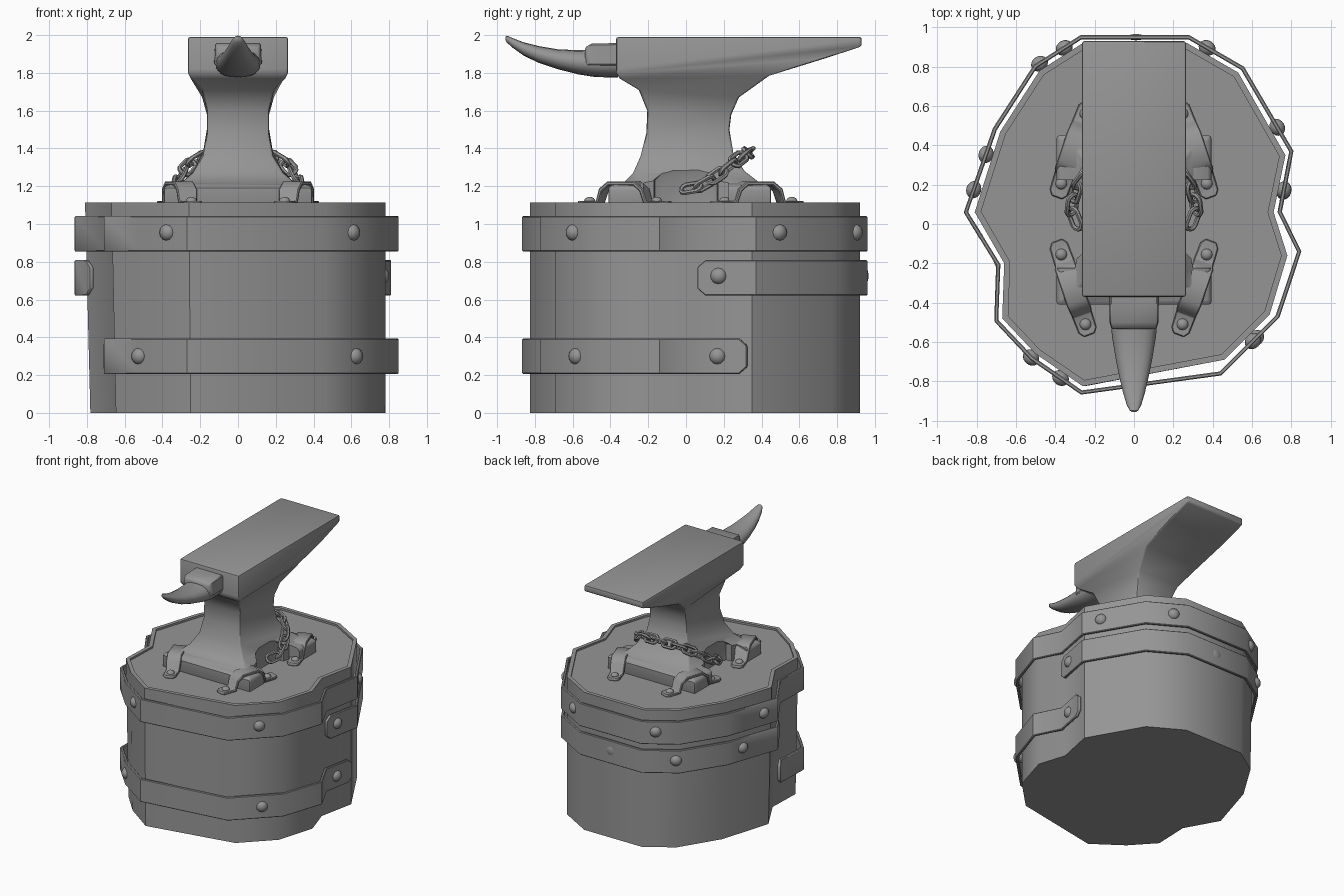
import bpy, bmesh, math
from mathutils import Vector, Matrix

if "Cube" in bpy.data.objects:
    bpy.data.objects.remove(bpy.data.objects["Cube"])

parts = []
iron = bpy.data.materials.new("dark_grey")
iron.diffuse_color = (.3, .3, .3, 1)
iron.use_nodes = True
iron.node_tree.nodes["Principled BSDF"].inputs["Base Color"].default_value = iron.diffuse_color


def add(name, bm):
    bmesh.ops.recalc_face_normals(bm, faces=bm.faces)
    me = bpy.data.meshes.new(name)
    bm.to_mesh(me)
    bm.free()
    ob = bpy.data.objects.new(name, me)
    bpy.context.collection.objects.link(ob)
    parts.append(ob)
    return ob


def bevel(ob, width, segments=1):
    m = ob.modifiers.new("bevel", 'BEVEL')
    m.width, m.segments, m.limit_method = width, segments, 'ANGLE'
    m.angle_limit = math.radians(45)


def loft(name, rings):
    """Skin a solid through rings of equal point count."""
    bm = bmesh.new()
    vs = [[bm.verts.new(p) for p in r] for r in rings]
    n = len(vs[0])
    for a, b in zip(vs, vs[1:]):
        for i in range(n):
            bm.faces.new((a[i], a[(i + 1) % n], b[(i + 1) % n], b[i]))
    bm.faces.new(vs[0])
    bm.faces.new(vs[-1])
    return add(name, bm)


def ribbon(name, path, thick, closed=False):
    """Strip from pairs of edge points, thickened evenly."""
    bm = bmesh.new()
    vs = [(bm.verts.new(a), bm.verts.new(b)) for a, b in path]
    for a, b in zip(vs, vs[1:] + (vs[:1] if closed else [])):
        bm.faces.new((a[0], b[0], b[1], a[1]))
    ob = add(name, bm)
    m = ob.modifiers.new("solid", 'SOLIDIFY')
    m.thickness, m.offset = thick, 0
    bevel(ob, 0.005)
    return ob


def rivet(name, pos, normal, r, h):
    bm = bmesh.new()
    rot = Vector(normal).to_track_quat('Z', 'Y').to_matrix().to_4x4()
    mat = Matrix.Translation(pos) @ rot @ Matrix.Diagonal((r, r, h, 1))
    bmesh.ops.create_uvsphere(bm, u_segments=12, v_segments=8, radius=1, matrix=mat)
    add(name, bm)


# Stump: irregular prism with a sunken top face
outline = [Vector(p) for p in (
    (-.26, .92), (.27, .92), (.53, .77), (.77, .35), (.71, .06), (.78, -.16),
    (.69, -.46), (.46, -.69), (-.26, -.825), (-.5, -.66), (-.67, -.48),
    (-.66, -.2), (-.81, .06), (-.68, .47), (-.48, .78))]
N = len(outline)


def offset(d):
    out = []
    for i, p in enumerate(outline):
        a, b = (p - outline[i - 1]).normalized(), (outline[(i + 1) % N] - p).normalized()
        na, nb = Vector((-a.y, a.x)), Vector((-b.y, b.x))
        m = (na + nb).normalized()
        out.append(p + m * d / m.dot(na))
    return out


def ring(pts, z, left=1.0):
    return [(p.x * (left if p.x < 0 else 1), p.y, z) for p in pts]


inner = offset(-.03)
stump = loft("stump", [ring(outline, 0, .965), ring(outline, 1.115), ring(inner, 1.115), ring(inner, 1.1)])

# Iron bands around the stump, standing off further at a few corners
track = offset(.03)
for i, p in ((3, (.8, .37)), (5, (.84, -.14)), (6, (.73, -.47)), (7, (.44, -.76)), (12, (-.855, .06))):
    track[i] = Vector(p)


def at(t):
    i = math.floor(t)
    return track[i % N].lerp(track[(i + 1) % N], t - i)


def band(name, z, t0=None, t1=None, h=.094):
    if t0 is None:
        path = [((p.x, p.y, z - h), (p.x, p.y, z + h)) for p in track]
        return ribbon(name, path, .022, True)
    ts = [(t0, .6), (t0 + .14, 1)]
    ts += [(k, 1) for k in range(math.ceil(t0 + .15), math.ceil(t1 - .15))]
    ts += [(t1 - .14, 1), (t1, .6)]
    path = []
    for t, s in ts:
        p = at(t)
        path.append(((p.x, p.y, z - h * s), (p.x, p.y, z + h * s)))
    return ribbon(name, path, .022)


band("top_band", .948)
band("middle_band", .715, 11.5, 19.0)
band("lower_band", .3, 3.15, 11.1)


def band_rivet(name, x, y, z):
    q, best = Vector((x, y)), None
    for i in range(N):
        a, b = track[i], track[(i + 1) % N]
        d = b - a
        p = a + d * max(0, min(1, (q - a).dot(d) / d.dot(d)))
        if best is None or (p - q).length < best[0]:
            best = ((p - q).length, p, Vector((-d.y, d.x, 0)))
    rivet(name, (best[1].x, best[1].y, z), best[2], .045, .016 if abs(x) < .1 else .038)


for z, spots in ((.955, ((-.385, -.8), (.62, -.61), (.76, .51), (.38, .91), (-.37, .92), (-.83, .18))),
                 (.725, ((.01, .95), (-.49, .83), (-.77, .36), (.83, .16))),
                 (.3, ((-.535, -.69), (.64, -.6), (.8, .16)))):
    for x, y in spots:
        band_rivet("band_rivet", x, y, z)

# Anvil body: half width, front y, front z, back y, back z
body = [(.393, -.41, 1.09, .45, 1.09), (.393, -.41, 1.19, .45, 1.19),
        (.375, -.395, 1.205, .435, 1.205),
        (.30, -.33, 1.218, .39, 1.218), (.24, -.28, 1.27, .31, 1.28),
        (.185, -.24, 1.36, .25, 1.38), (.165, -.21, 1.48, .23, 1.5),
        (.165, -.205, 1.6, .24, 1.58), (.19, -.25, 1.71, .28, 1.67),
        (.25, -.35, 1.77, .44, 1.785), (.265, -.37, 1.80, .73, 1.875),
        (.265, -.37, 1.82, .93, 1.94), (.265, -.37, 1.99, .93, 1.99)]
anvil = loft("anvil_body", [[(-w, f, zf), (w, f, zf), (w, b, zb), (-w, b, zb)]
                            for w, f, zf, b, zb in body])
bevel(anvil, .012, 2)


# Arched notches between the feet
def arch(x, h, top):
    c = .075
    return [(x, y, z) for y, z in ((-h, 1.0), (-h, top - c), (c - h, top),
                                   (h - c, top), (h, top - c), (h, 1.0))]


cutters = []
for s in (-1, 1):
    cut = loft("notch_cutter", [arch(.225 * s, .125, 1.265), arch(.245 * s, .165, 1.305),
                                arch(.29 * s, .17, 1.31), arch(.3 * s, .225, 1.34),
                                arch(.45 * s, .225, 1.36)])
    cut.hide_render = True
    parts.remove(cut)
    cutters.append(cut)
    m = anvil.modifiers.new("notch", 'BOOLEAN')
    m.operation, m.object, m.solver = 'DIFFERENCE', cut, 'EXACT'

# Horn: y, half width, bottom z, top z
rings = []
for y, w, lo, hi in ((-.36, .122, 1.775, 1.93), (-.48, .12, 1.778, 1.925), (-.57, .112, 1.792, 1.92),
                     (-.68, .094, 1.82, 1.925), (-.78, .074, 1.853, 1.942), (-.86, .055, 1.892, 1.962),
                     (-.92, .037, 1.935, 1.985), (-.948, .022, 1.96, 1.997), (-.956, .01, 1.975, 1.993)):
    r = []
    for k in range(16):
        a = math.tau * k / 16
        c, s = math.cos(a), math.sin(a)
        r.append((w * math.copysign(abs(c) ** .75, c), y, (lo + hi) / 2 + (hi - lo) / 2 * s))
    rings.append(r)
loft("horn", rings)
step = loft("horn_step", [[(-w, y, 1.84), (w, y, 1.84), (w * .96, y, z), (-w * .96, y, z)]
                          for w, y, z in ((.127, -.36, 1.958), (.125, -.5, 1.955), (.115, -.535, 1.935))])
bevel(step, .008)

# Hold-down straps over the four feet, with tab rivets
strap = [(.392, -.085, 1.112, .028), (.383, -.11, 1.112, .048), (.352, -.2, 1.112, .052),
         (.349, -.22, 1.18, .056), (.335, -.26, 1.215, .056), (.29, -.395, 1.215, .056),
         (.272, -.435, 1.18, .056), (.266, -.455, 1.112, .052), (.236, -.54, 1.112, .048),
         (.227, -.565, 1.112, .028)]
across = Vector((.939, -.345))
for sx in (-1, 1):
    for sy in (-1, 1):
        def place(x, y, z):
            return (sx * x, .025 + sy * (y - .025), z)
        ribbon("foot_strap", [(place(x - across.x * w, y - across.y * w, z),
                               place(x + across.x * w, y + across.y * w, z))
                              for x, y, z, w in strap], .022)
        for x, y in ((.37, -.155), (.247, -.51)):
            rivet("strap_rivet", place(x, y, 1.12), (0, 0, 1), .03, .024)

# Chain draped around the back of the waist
half = [Vector(p) for p in ((.285, -.01, 1.185), (.32, .08, 1.2), (.29, .19, 1.275),
                            (.225, .28, 1.345), (.12, .325, 1.375), (0, .335, 1.38))]
path = half + [Vector((-p.x, p.y, p.z)) for p in half[-2::-1]]
lengths = [(b - a).length for a, b in zip(path, path[1:])]
total = sum(lengths)


def along(d):
    for i, l in enumerate(lengths):
        if d <= l or i == len(lengths) - 1:
            return path[i].lerp(path[i + 1], d / l)
        d -= l


cu = bpy.data.curves.new("chain", 'CURVE')
cu.dimensions, cu.bevel_depth, cu.bevel_resolution = '3D', .0125, 1
count = 15
for k in range(count):
    d = total * (k + .5) / count
    c = along(d)
    t = (along(min(total, d + .04)) - along(max(0, d - .04))).normalized()
    side = t.cross(Vector((0, 0, 1))).normalized()
    wide = Matrix.Rotation(math.radians(45 + 90 * (k % 2)), 3, t) @ side
    sp = cu.splines.new('POLY')
    sp.points.add(11)
    sp.use_cyclic_u = True
    for j in range(12):
        a = math.tau * (j + .5) / 12
        p = c + t * (math.cos(a) * .032 + math.copysign(.026, math.cos(a))) + wide * math.sin(a) * .032
        sp.points[j].co = (*p, 1)
chain = bpy.data.objects.new("chain", cu)
bpy.context.collection.objects.link(chain)
parts.append(chain)

# Apply modifiers, drop the cutters, colour and shade
bpy.ops.object.select_all(action='DESELECT')
for ob in parts:
    ob.data.materials.append(iron)
    ob.select_set(True)
bpy.context.view_layer.objects.active = anvil
bpy.ops.object.convert(target='MESH')
for cut in cutters:
    bpy.data.objects.remove(cut)
bpy.ops.object.shade_smooth_by_angle(angle=math.radians(40))
bpy.ops.object.select_all(action='DESELECT')
stump.select_set(True)
anvil.select_set(True)
bpy.ops.object.shade_smooth_by_angle(angle=math.radians(58))
